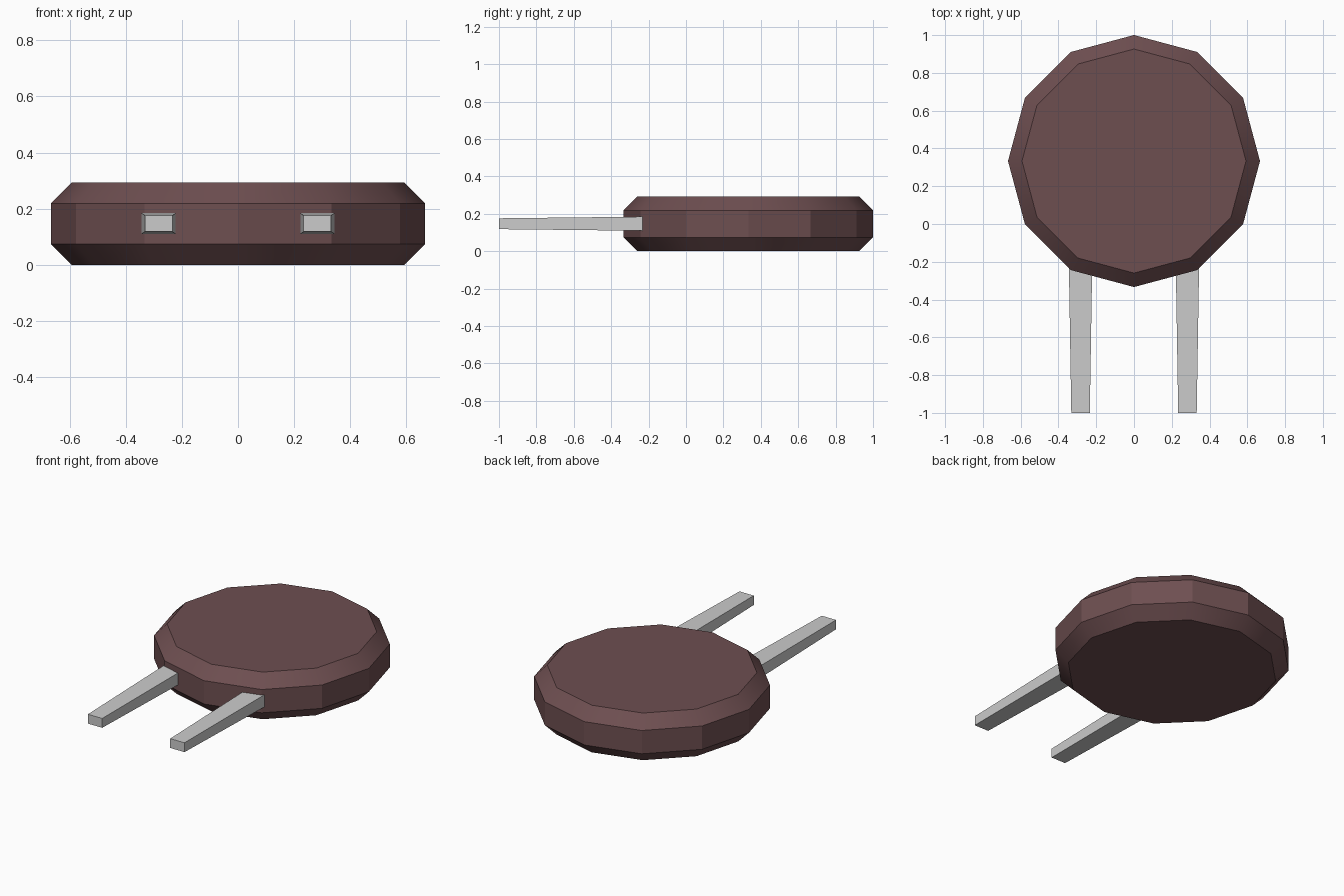
import bpy
import bmesh
import math
from mathutils import Vector

if "Cube" in bpy.data.objects:
    bpy.data.objects.remove(bpy.data.objects["Cube"])

CENTRE_Y = 1 / 3


def make_object(name, bm, color=None):
    bmesh.ops.recalc_face_normals(bm, faces=bm.faces)
    mesh = bpy.data.meshes.new(name)
    bm.to_mesh(mesh)
    bm.free()
    obj = bpy.data.objects.new(name, mesh)
    bpy.context.collection.objects.link(obj)
    if color:
        mat = bpy.data.materials.new(name + "_colour")
        mat.diffuse_color = color
        mat.use_nodes = True
        mat.node_tree.nodes["Principled BSDF"].inputs["Base Color"].default_value = mat.diffuse_color
        mesh.materials.append(mat)
    return obj


def loft(bm, rings):
    """Skin matching rings of points and cap both ends."""
    loops = [[bm.verts.new(p) for p in ring] for ring in rings]
    for a, b in zip(loops, loops[1:]):
        for i in range(len(a)):
            j = (i + 1) % len(a)
            bm.faces.new((a[i], a[j], b[j], b[i]))
    bm.faces.new(loops[0])
    bm.faces.new(loops[-1])


# Twelve-sided disc body with chamfered rims
def disc_ring(radius, z):
    return [Vector((radius * math.cos(i * math.tau / 12),
                    CENTRE_Y + radius * math.sin(i * math.tau / 12), z))
            for i in range(12)]


bm = bmesh.new()
profile = [(0.593, 0), (0.667, 0.074), (0.667, 0.219), (0.593, 0.293)]
loft(bm, [disc_ring(r, z) for r, z in profile])
body = make_object("disc_body", bm, (0.155, 0.077, 0.081, 1))
bpy.context.view_layer.objects.active = body
body.select_set(True)
bpy.ops.object.shade_smooth_by_angle(angle=math.radians(25))


# Two tapered leads, rooted inside the body
def lead_ring(x, y, half_w, half_h, z=0.147):
    return [Vector((x + sx * half_w, y, z + sz * half_h))
            for sx, sz in ((-1, -1), (1, -1), (1, 1), (-1, 1))]


for side, name in ((-1, "left_lead"), (1, "right_lead")):
    bm = bmesh.new()
    x = side * 0.283
    loft(bm, [lead_ring(x, -1, 0.049, 0.029), lead_ring(x, -0.2, 0.062, 0.038)])
    make_object(name, bm)
